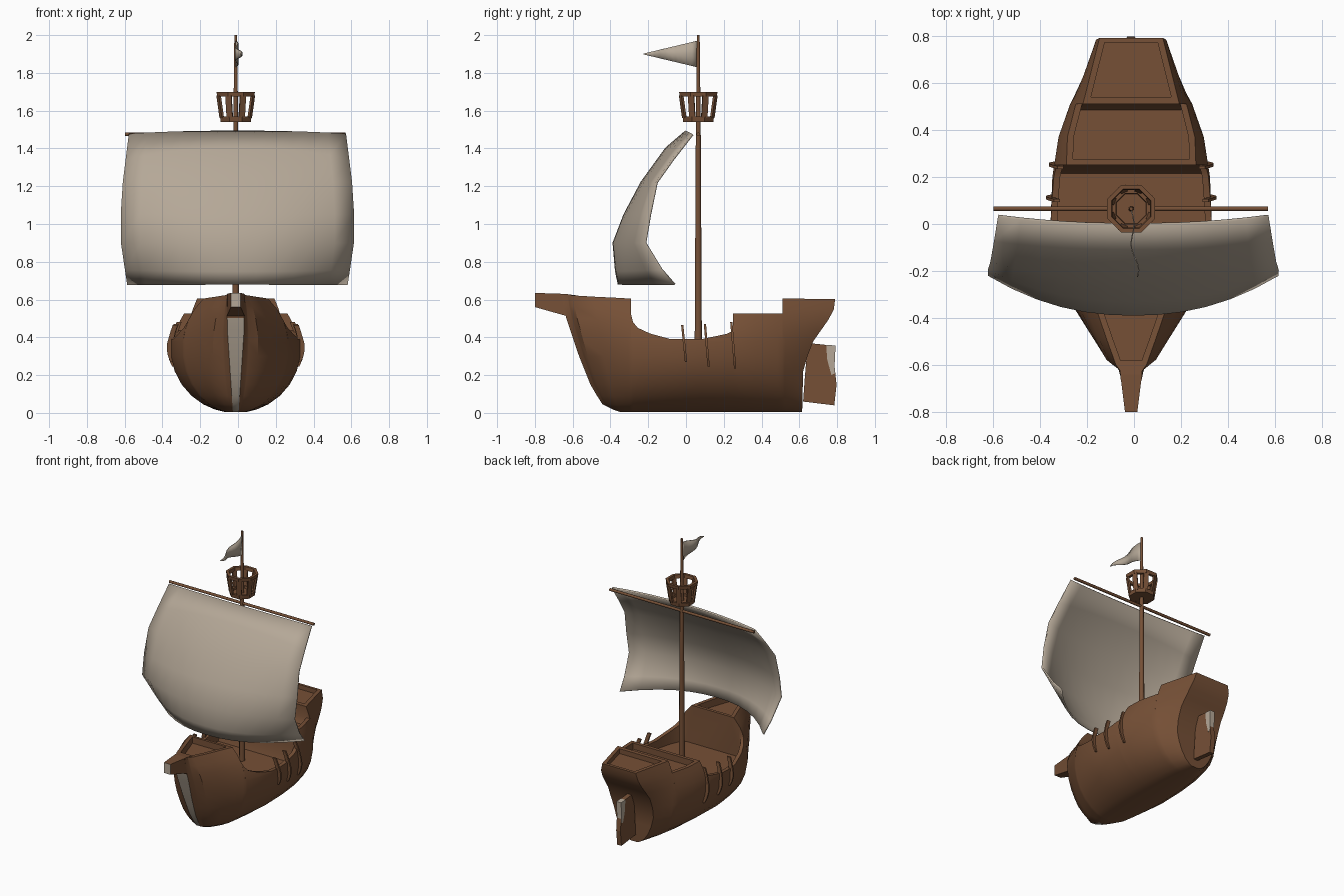
import bpy, bmesh, math

if "Cube" in bpy.data.objects:
    bpy.data.objects.remove(bpy.data.objects["Cube"])

CX = -0.012          # centre line of the hull and mast
MY = 0.065           # mast position along the ship


def material(name, rgb):
    m = bpy.data.materials.new(name)
    m.diffuse_color = (*rgb, 1)
    m.use_nodes = True
    m.node_tree.nodes["Principled BSDF"].inputs["Base Color"].default_value = m.diffuse_color
    return m


WOOD = material("brown_wood", (0.18, 0.08, 0.037))
CLOTH = material("pale_canvas", (0.46, 0.39, 0.31))


def interp(table, v):
    """Piecewise linear lookup in a list of (key, value)."""
    if v <= table[0][0]:
        return table[0][1]
    for (a, p), (b, q) in zip(table, table[1:]):
        if v <= b:
            return p + (q - p) * (v - a) / (b - a)
    return table[-1][1]


def finish(name, bm, mats, smooth=None):
    bmesh.ops.remove_doubles(bm, verts=bm.verts, dist=0.0008)
    bmesh.ops.recalc_face_normals(bm, faces=bm.faces)
    me = bpy.data.meshes.new(name)
    bm.to_mesh(me)
    bm.free()
    ob = bpy.data.objects.new(name, me)
    bpy.context.collection.objects.link(ob)
    for m in mats:
        me.materials.append(m)
    if smooth:
        bpy.ops.object.select_all(action='DESELECT')
        ob.select_set(True)
        bpy.context.view_layer.objects.active = ob
        bpy.ops.object.shade_smooth_by_angle(angle=math.radians(smooth))
    return ob


def skin(rings, loop=False, caps=True):
    """Bmesh that joins closed rings of points."""
    bm = bmesh.new()
    vs = [[bm.verts.new(p) for p in r] for r in rings]
    n = len(rings[0])
    for a, b in zip(vs, vs[1:] + (vs[:1] if loop else [])):
        for i in range(n):
            j = (i + 1) % n
            bm.faces.new((a[i], a[j], b[j], b[i]))
    if caps and not loop:
        bm.faces.new(vs[0])
        bm.faces.new(vs[-1])
    return bm


def loft(name, rings, mat, loop=False, smooth=None):
    return finish(name, skin(rings, loop), [mat], smooth)


def circle(r, z, n=8, turn=0.5):
    return [(CX + r * math.cos(2 * math.pi * (i + turn) / n),
             MY + r * math.sin(2 * math.pi * (i + turn) / n), z) for i in range(n)]


# ---- hull shape rules ----
BEAM = [(-.65, .045), (-.59, .12), (-.48, .185), (-.376, .24), (-.29, .28), (-.15, .325),
        (0, .345), (.2, .337), (.37, .31), (.51, .26), (.79, .17)]
STEM = [(.005, -.35), (.035, -.435), (.135, -.5), (.31, -.57), (.52, -.64), (.62, -.66)]
STERN = [(.005, .615), (.22, .62), (.36, .66), (.53, .78), (.605, .79)]


def half_width(y, z):
    upper = interp([(.25, .335), (.51, .43)], y)
    d = (z - .34) / (upper if z > .34 else .34)
    w = interp(BEAM, y) * math.sqrt(max(0, 1 - d * d))
    t = interp([(-.65, 1), (-.59, 0)], y)
    return w * (1 - t) + t * (.015 + .03 * min(1, z / .45))


def raked_y(y, z):
    if y < -.29:
        return -.29 + (-.29 - y) / .36 * (interp(STEM, z) + .29)
    if y > .51:
        return .51 + (y - .51) / .28 * (interp(STERN, z) - .51)
    return y


def section(y, top, deck):
    zs = [top + (.38 - top) * k / 4 for k in range(4)]
    zs += [.38, .3, .22, .15, .09, .045, .018, .005]
    w = half_width(y, top)
    wi = max(.006, w - .027)
    half = [(wi, raked_y(y, top), deck), (wi, raked_y(y, top), top)]
    half += [(half_width(y, z), raked_y(y, z), z) for z in zs]
    return ([(CX + x, yy, z) for x, yy, z in half] +
            [(CX - x, yy, z) for x, yy, z in reversed(half)])


# stations: (y, rail height, deck height); equal heights make a cross rail
STATIONS = [(-.65, .626, .626), (-.62, .624, .624), (-.615, .624, .56), (-.59, .622, .56),
            (-.48, .615, .56), (-.376, .61, .56), (-.31, .606, .56), (-.31, .606, .606),
            (-.29, .605, .605), (-.29, .52, .33), (-.28, .48, .33), (-.255, .45, .33),
            (-.19, .42, .33), (-.08, .39, .33), (0, .39, .33), (.08, .39, .33), (.2, .415, .33),
            (.215, .418, .33), (.25, .435, .435), (.25, .525, .525), (.275, .525, .525),
            (.275, .525, .48), (.37, .525, .48), (.485, .525, .48), (.51, .525, .525),
            (.51, .605, .605), (.54, .605, .605), (.54, .605, .57), (.66, .604, .57),
            (.77, .603, .57), (.77, .603, .603), (.79, .602, .602)]
rings = [section(*s) for s in STATIONS]
bm = skin(rings, caps=False)
n = len(rings[0])
for end in (0, -1):           # stem and transom, as strips across
    row = [bm.verts.new(p) for p in rings[end]]
    for i in range(1, n // 2 - 1):
        f = bm.faces.new((row[i], row[i + 1], row[n - 2 - i], row[n - 1 - i]))
        if end == 0 and f.calc_center_median().z < .53:
            f.material_index = 1
finish("hull", bm, [WOOD, CLOTH], 32)

# ---- bowsprit with pale end ----
def rect(y, w, z0, z1):
    return [(CX - w, y, z0), (CX + w, y, z0), (CX + w, y, z1), (CX - w, y, z1)]

bow = loft("bowsprit", [rect(-.799, .026, .56, .635), rect(-.64, .046, .515, .63),
                        rect(-.58, .05, .50, .622)], WOOD)
bow.data.materials.append(CLOTH)
for f in bow.data.polygons:
    if f.normal.y < -.9:
        f.material_index = 1

# ---- side ribs, three on each side ----
for k, (y, z0, z1) in enumerate([(-.01, .27, .465), (.11, .245, .47), (.25, .235, .48)]):
    for s in (-1, 1):
        ribs = []
        for i in range(7):
            t = i / 6
            z = z0 + (z1 - z0) * t
            x = half_width(y, z)
            out = .004 + .018 * math.sin(math.pi * min(.8, t + .1))
            yc = y + .01 - .02 * t
            ribs.append([(CX + s * (x + a), yc + b, z) for a, b in
                         ((-.012, -.006), (out, -.006), (out, .006), (-.012, .006))])
        loft(f"side_rib_{k}_{'left' if s < 0 else 'right'}", ribs, WOOD)

# ---- rudder with pale patch ----
def plate(name, outline, w, mat):
    return loft(name, [[(CX + s * w, y, z) for y, z in outline] for s in (-1, 1)], mat)

plate("rudder", [(.62, .06), (.785, .04), (.797, .15), (.785, .26), (.79, .355), (.645, .37),
                 (.63, .2)], .017, WOOD)
plate("rudder_patch", [(.77, .2), (.788, .21), (.787, .26), (.792, .357), (.742, .36),
                       (.748, .28)], .019, CLOTH)

# ---- mast and yard ----
loft("mast", [circle(.021, .3), circle(.014, 1.5), circle(.008, 2.0)], WOOD, smooth=50)
loft("yard", [[(x, MY + .01 * math.cos(a * math.pi / 4), 1.475 + .01 * math.sin(a * math.pi / 4))
               for a in range(8)] for x in (-.597, .568)], WOOD, smooth=50)

# ---- crow's nest: two hoops, floor and posts ----
def nest_r(z):
    return .086 + .024 * (z - 1.54) / .16

for name, z0, z1 in (("nest_lower_hoop", 1.54, 1.568), ("nest_upper_hoop", 1.675, 1.70)):
    loft(name, [circle(nest_r(z0), z0), circle(nest_r(z1), z1), circle(nest_r(z1) - .02, z1),
                circle(nest_r(z0) - .02, z0)], WOOD, loop=True)
loft("nest_floor", [circle(.07, 1.541), circle(.07, 1.552)], WOOD)
for k in range(8):
    a = math.pi / 4 * (k + .5)
    c, s = math.cos(a), math.sin(a)
    loft(f"nest_post_{k}", [[(CX + r * c - t * s, MY + r * s + t * c, z) for r, t in
                             ((nest_r(z) - .016, -.015), (nest_r(z) - .003, -.017),
                              (nest_r(z) - .003, .017), (nest_r(z) - .016, .015))]
                            for z in (1.56, 1.68)], WOOD)


# ---- cloth sheets ----
def sheet(name, nu, nv, point, thick):
    bm = bmesh.new()
    g = [[bm.verts.new(point(i / nu, j / nv)) for i in range(nu + 1)] for j in range(nv + 1)]
    for j in range(nv):
        for i in range(nu):
            bm.faces.new((g[j][i], g[j][i + 1], g[j + 1][i + 1], g[j + 1][i]))
    ob = finish(name, bm, [CLOTH], 60)
    mod = ob.modifiers.new("thickness", 'SOLIDIFY')
    mod.thickness, mod.offset = thick, 0


# billowing sail: middle and edge curves blended across the width
MID = [(.68, -.355), (.75, -.37), (.9, -.383), (1.05, -.325), (1.22, -.235), (1.4, -.105), (1.49, .0)]
EDGE = [(.68, -.06), (.76, -.13), (.9, -.215), (1.05, -.19), (1.22, -.155), (1.34, -.07), (1.475, .035)]
WIDE = [(0, .58), (.16, .6), (.3, .617), (.5, .615), (.67, .605), (1, .572)]

def sail_point(u, v):
    s = 2 * u - 1
    b = 1 - abs(s) ** 2.2
    k = v * 6
    i = min(5, int(k))
    def at(curve):
        return [curve[i][c] + (curve[i + 1][c] - curve[i][c]) * (k - i) for c in (0, 1)]
    (zm, ym), (ze, ye) = at(MID), at(EDGE)
    z = ze + (zm - ze) * b
    return (s * interp(WIDE, (z - .68) / .81) - .003, ye + (ym - ye) * b, z)

sheet("sail", 12, 6, sail_point, .012)

# pennant, gently waved
sheet("pennant", 10, 2, lambda u, v: (
    CX + .016 * math.sin(u * 9) * (.4 + .6 * u) + .02 * u, .06 - .285 * u,
    1.90 + (v - .5) * .14 * (1 - .97 * u)), .005)
